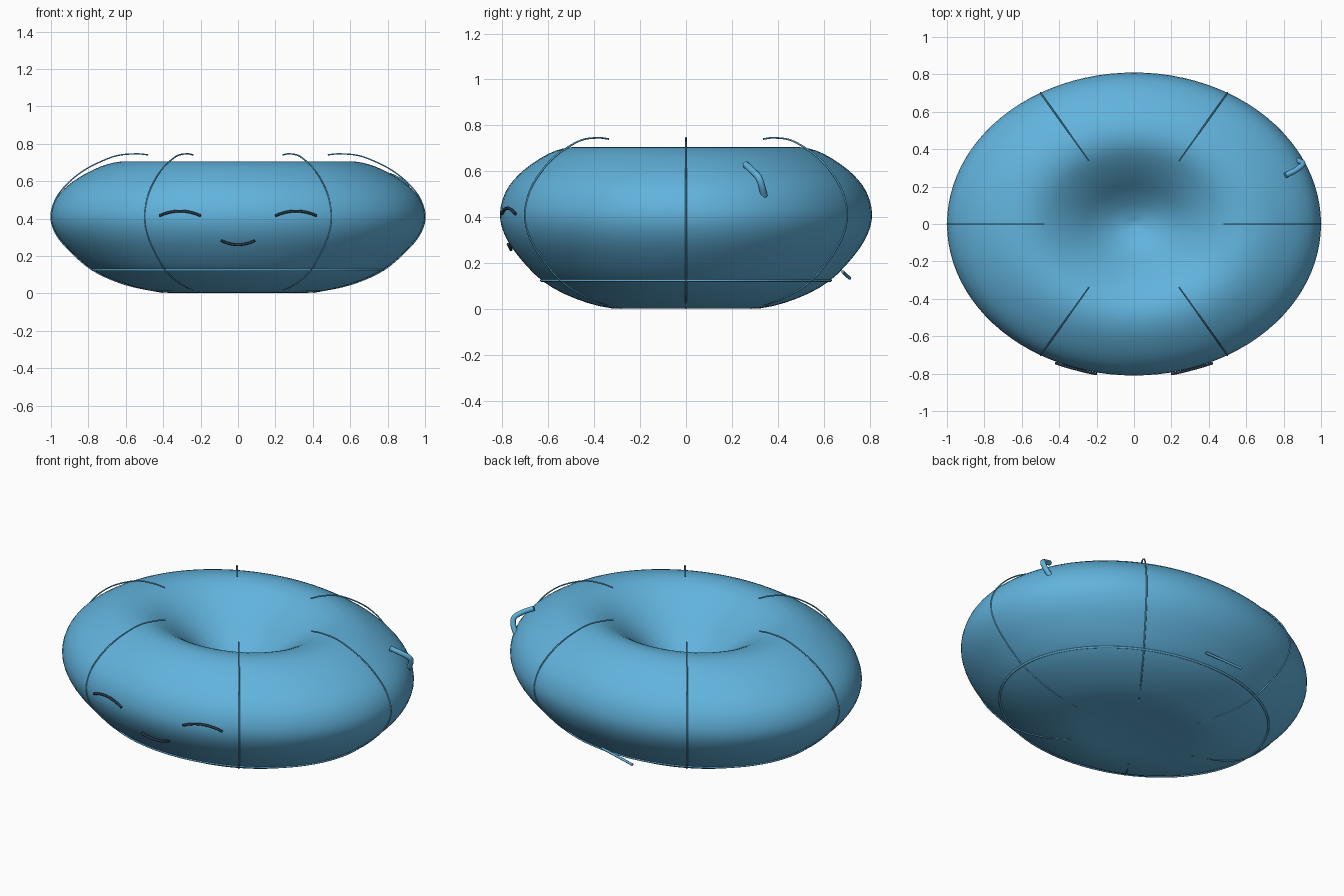
import bpy, bmesh, math
from mathutils import Vector

if "Cube" in bpy.data.objects:
    bpy.data.objects.remove(bpy.data.objects["Cube"])

DEPTH = 0.81  # plan ellipse: x radius 1, y radius DEPTH


def material(name, color):
    m = bpy.data.materials.new(name)
    m.diffuse_color = color
    m.use_nodes = True
    m.node_tree.nodes["Principled BSDF"].inputs["Base Color"].default_value = m.diffuse_color
    return m


blue = material("blue_fabric", (0.12, 0.45, 0.72, 1))
dark = material("dark_thread", (0.02, 0.04, 0.06, 1))


def smooth_path(pts, steps=6):
    """Catmull-Rom samples through the given points."""
    p = [Vector(q) for q in pts]
    p = [2 * p[0] - p[1]] + p + [2 * p[-1] - p[-2]]
    out = []
    for a, b, c, d in zip(p, p[1:], p[2:], p[3:]):
        for k in range(steps):
            t = k / steps
            out.append(0.5 * (2 * b + (c - a) * t + (2 * a - 5 * b + 4 * c - d) * t * t
                              + (3 * b - a - 3 * c + d) * t ** 3))
    return out + [p[-2]]


def tube(name, pts, radius, mat, closed=False, sides=2):
    cu = bpy.data.curves.new(name, 'CURVE')
    cu.dimensions = '3D'
    cu.bevel_depth = radius
    cu.bevel_resolution = sides
    cu.use_fill_caps = True
    s = cu.splines.new('POLY')
    s.points.add(len(pts) - 1)
    for sp, q in zip(s.points, pts):
        sp.co = (*q, 1)
    s.use_cyclic_u = closed
    ob = bpy.data.objects.new(name, cu)
    bpy.context.collection.objects.link(ob)
    cu.materials.append(mat)
    return ob


# Cushion: dimpled profile revolved around an elliptical plan
profile = [(0, 0.015), (0.2, 0.01), (0.4, 0.004), (0.6, 0.048), (0.77, 0.122), (0.9, 0.23),
           (0.975, 0.325), (1, 0.415), (0.97, 0.51), (0.9, 0.585), (0.8, 0.648), (0.7, 0.69),
           (0.6, 0.706), (0.5, 0.69), (0.4, 0.64), (0.3, 0.57), (0.2, 0.49), (0.1, 0.43), (0, 0.4)]
bm = bmesh.new()
rings = smooth_path([(r, 0, z) for r, z in profile], 3)
N = 96
low = bm.verts.new((0, 0, rings[0].z))
high = bm.verts.new((0, 0, rings[-1].z))
grid = []
for q in rings[1:-1]:
    grid.append([bm.verts.new((q.x * math.cos(i * math.tau / N),
                               DEPTH * q.x * math.sin(i * math.tau / N),
                               max(0, q.z))) for i in range(N)])
for i in range(N):
    j = (i + 1) % N
    bm.faces.new((low, grid[0][j], grid[0][i]))
    bm.faces.new((high, grid[-1][i], grid[-1][j]))
    for a, b in zip(grid, grid[1:]):
        bm.faces.new((a[i], a[j], b[j], b[i]))
for f in bm.faces:
    f.smooth = True
mesh = bpy.data.meshes.new("cushion")
bm.to_mesh(mesh)
bm.free()
mesh.materials.append(blue)
bpy.context.collection.objects.link(bpy.data.objects.new("cushion", mesh))

# Six piped seams from the top rim down to the base
seam = smooth_path([(0.48, 0, 0.741), (0.55, 0, 0.746), (0.66, 0, 0.733), (0.8, 0, 0.672),
                    (0.9, 0, 0.598), (0.97, 0, 0.513), (1, 0, 0.415), (0.975, 0, 0.322),
                    (0.9, 0, 0.228), (0.77, 0, 0.12), (0.6, 0, 0.047), (0.4, 0, 0.005)])
for k in range(6):
    c, s = math.cos(k * math.pi / 3), math.sin(k * math.pi / 3)
    tube(f"seam_{k + 1}", [(q.x * c, q.x * s * DEPTH, q.z) for q in seam], 0.004, blue, sides=1)

# Base seam ring
tube("base_seam", [(0.777 * math.cos(i * math.tau / 96), 0.777 * DEPTH * math.sin(i * math.tau / 96), 0.125)
                   for i in range(96)], 0.006, blue, closed=True)


# Stitched face lying on the front surface
def face_line(name, x0, x1, z_end, z_mid, ring, radius=0.007):
    pts = []
    for k in range(17):
        t = k / 16
        x = x0 + (x1 - x0) * t
        z = z_end + (z_mid - z_end) * 4 * t * (1 - t)
        pts.append((x, -DEPTH * math.sqrt(ring(z) ** 2 - x * x) - 0.008, z))
    tube(name, pts, radius, dark)


def body_radius(z):
    """Cushion radius near mid height."""
    k = 2.9 if z < 0.415 else 3.3
    return 1 - k * (z - 0.415) ** 2


for name, side in (("right_eye", 1), ("left_eye", -1)):
    face_line(name, side * 0.2, side * 0.42, 0.415, 0.44, body_radius)
face_line("mouth", -0.09, 0.09, 0.283, 0.26, body_radius)

# Carry handle on the right side
tube("carry_handle", smooth_path([(0.81, 0.26, 0.63), (0.86, 0.285, 0.606), (0.9, 0.315, 0.575),
                                  (0.897, 0.33, 0.535), (0.872, 0.34, 0.492)]), 0.015, blue)

# Zip pull at the back of the base
tube("zip_pull", [(0.07, 0.682, 0.163), (-0.15, 0.712, 0.135)], 0.007, blue)
